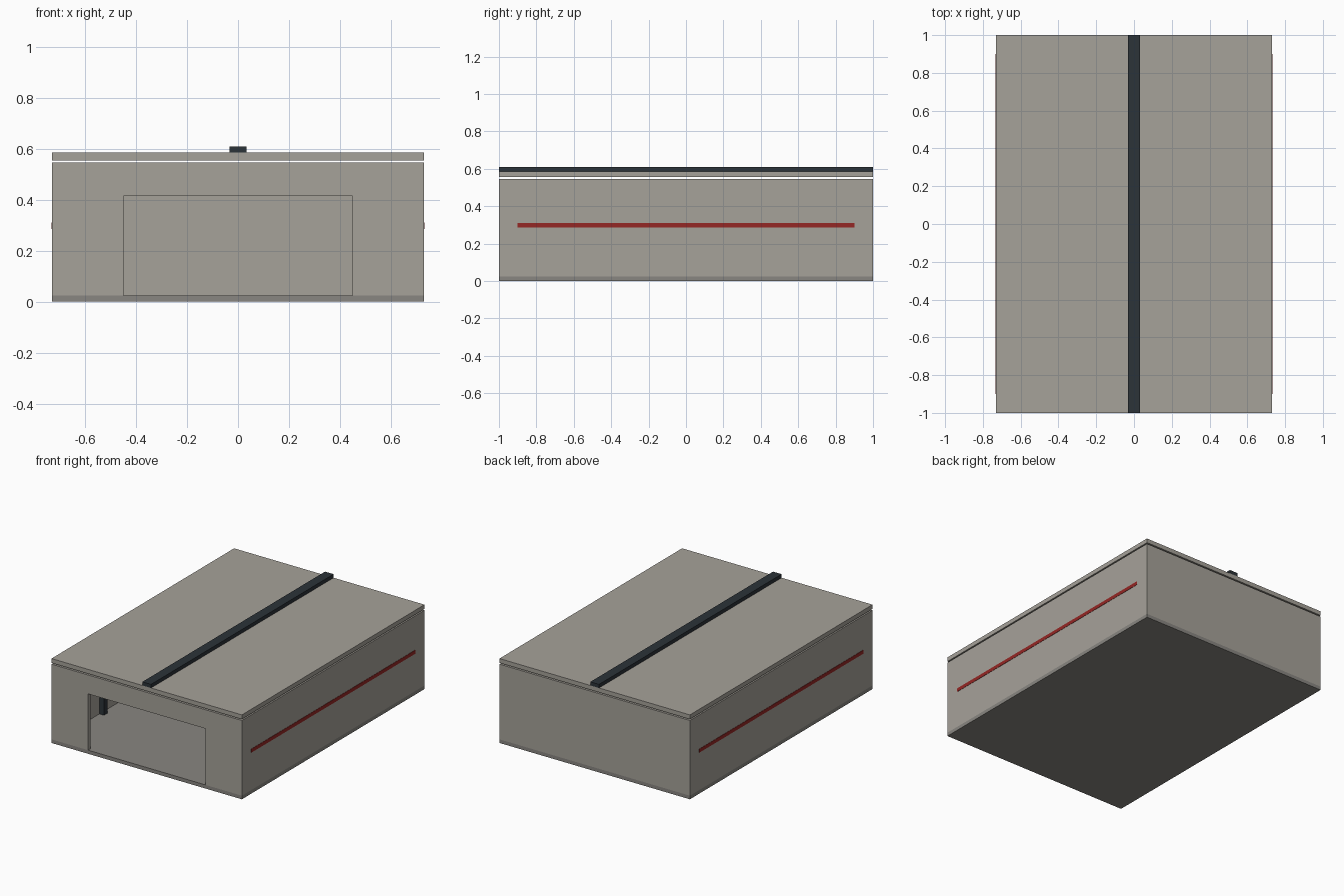
import bpy, bmesh
from mathutils import Matrix, Vector

if "Cube" in bpy.data.objects:
    bpy.data.objects.remove(bpy.data.objects["Cube"])


def material(name, rgb):
    m = bpy.data.materials.new(name)
    m.diffuse_color = (*rgb, 1)
    m.use_nodes = True
    m.node_tree.nodes["Principled BSDF"].inputs["Base Color"].default_value = m.diffuse_color
    return m


WALL = material("concrete", (0.38, 0.36, 0.32))
BASE = material("dark_concrete", (0.25, 0.24, 0.22))
DARK = material("dark_metal", (0.025, 0.033, 0.04))
RED = material("red_paint", (0.30, 0.02, 0.018))


def boxes(name, mat, *bounds):
    """One object from boxes given as ((x0, x1), (y0, y1), (z0, z1))."""
    bm = bmesh.new()
    for b in bounds:
        centre = Vector([(lo + hi) / 2 for lo, hi in b])
        size = [hi - lo for lo, hi in b]
        bmesh.ops.create_cube(bm, size=1, matrix=Matrix.Translation(centre) @ Matrix.Diagonal((*size, 1)))
    mesh = bpy.data.meshes.new(name)
    bm.to_mesh(mesh)
    bm.free()
    mesh.materials.append(mat)
    ob = bpy.data.objects.new(name, mesh)
    bpy.context.collection.objects.link(ob)
    return ob


W, L, T = 0.73, 1.0, 0.03            # half width, half length, wall thickness
FLOOR, TOP = 0.025, 0.546            # wall bottom and top
DOOR_W, DOOR_H = 0.45, 0.415         # door half width, door head height

# floor slab, roof and ridge rail
boxes("floor_slab", BASE, ((-W, W), (-L, L), (0, FLOOR)))
boxes("roof_slab", WALL, ((-W, W), (-L, L), (0.555, 0.585)))
boxes("roof_rail", DARK, ((-0.033, 0.033), (-L, L), (0.585, 0.61)))

# back wall, and front wall around the open doorway
wi = W - T
boxes("back_wall", WALL, ((-wi, wi), (L - T, L), (FLOOR, TOP)))
boxes("front_wall", WALL,
      ((-wi, -DOOR_W), (-L, -L + T), (FLOOR, TOP)),
      ((DOOR_W, wi), (-L, -L + T), (FLOOR, TOP)),
      ((-DOOR_W, DOOR_W), (-L, -L + T), (DOOR_H, TOP)))

# side walls with red stripe and interior posts, on both sides
for side, s in (("left", -1), ("right", 1)):
    def span(a, b):
        return tuple(sorted((s * a, s * b)))
    boxes(side + "_wall", WALL, (span(wi, W), (-L, L), (FLOOR, TOP)))
    boxes(side + "_stripe", RED, (span(W - 0.005, W + 0.002), (-0.9, 0.9), (0.285, 0.31)))
    boxes(side + "_posts", DARK,
          *[(span(wi - 0.035, wi), (y - 0.018, y + 0.018), (FLOOR, TOP)) for y in (-0.5, 0, 0.5)])
